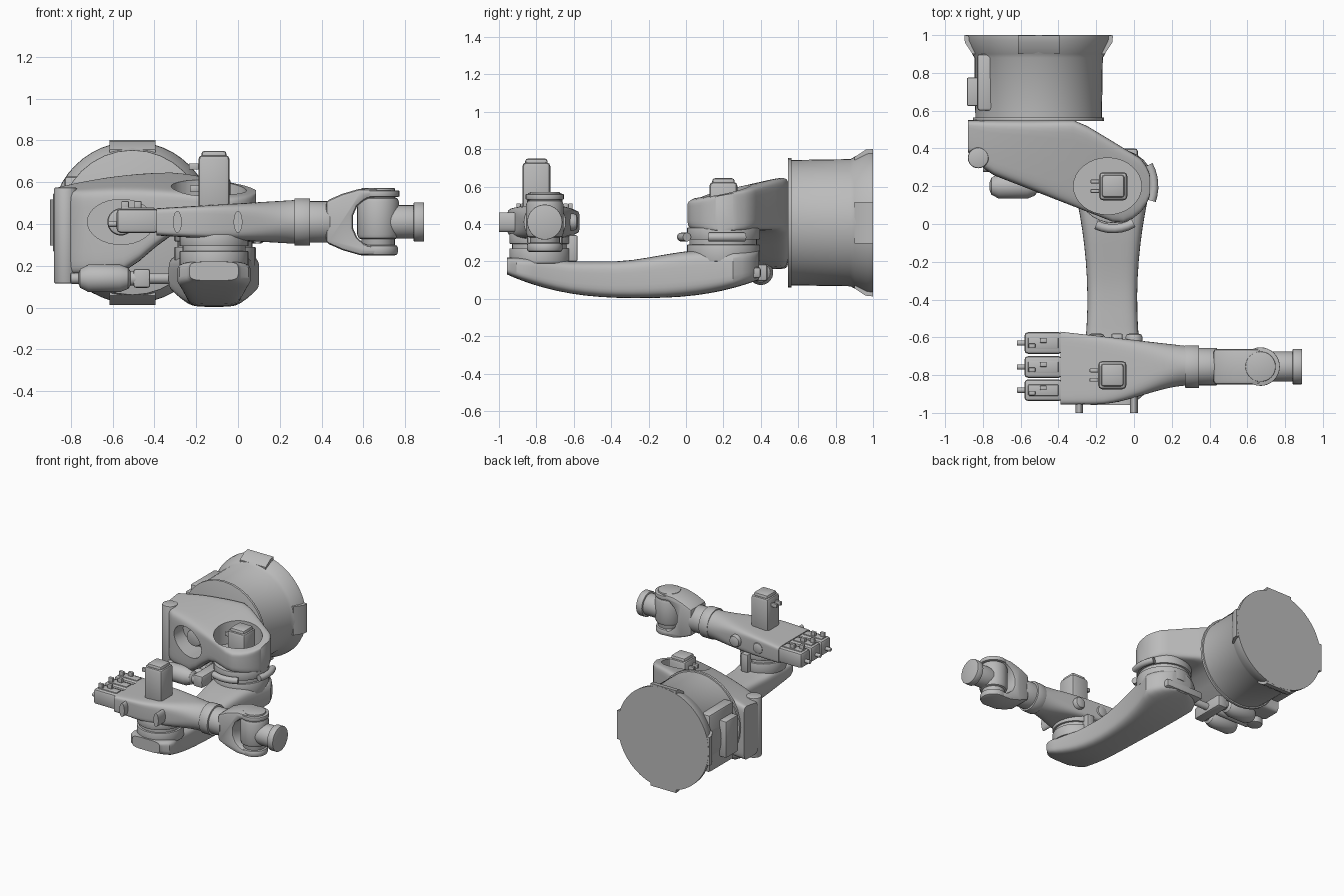
import bpy, bmesh
from math import sin, cos, pi, sqrt, radians, copysign
from mathutils import Vector, Matrix

if "Cube" in bpy.data.objects:
    bpy.data.objects.remove(bpy.data.objects["Cube"])

grey = bpy.data.materials.new("cast_grey")
grey.use_nodes = True
grey.diffuse_color = (.5, .5, .5, 1)
grey.node_tree.nodes["Principled BSDF"].inputs["Base Color"].default_value = grey.diffuse_color

# Main axes of the machine
RIGHT, BACK, UP = Vector((1, 0, 0)), Vector((0, 1, 0)), Vector((0, 0, 1))
BASE = Vector((-.505, 1, .407))
SHOULDER = Vector((-.11, .2, .2))
ELBOW = Vector((-.115, -.78, .19))
WRIST = Vector((.67, -.755, .41))
LUG = Vector((-.825, .35, .115))


def ramp(low, high, value):
    t = min(1, max(0, (value - low) / (high - low)))
    return t * t * (3 - 2 * t)


def arc(radius, offset):
    return sqrt(max(0, radius * radius - offset * offset))


def finish(name, bm, cutters=(), bevel=0):
    bmesh.ops.recalc_face_normals(bm, faces=bm.faces)
    mesh = bpy.data.meshes.new(name)
    bm.to_mesh(mesh)
    bm.free()
    mesh.materials.append(grey)
    part = bpy.data.objects.new(name, mesh)
    bpy.context.collection.objects.link(part)
    bpy.ops.object.select_all(action='DESELECT')
    part.select_set(True)
    bpy.context.view_layer.objects.active = part
    for cutter in cutters:
        mod = part.modifiers.new("cut", 'BOOLEAN')
        mod.operation, mod.solver, mod.object = 'DIFFERENCE', 'EXACT', cutter
        bpy.ops.object.modifier_apply(modifier=mod.name)
    if bevel:
        mod = part.modifiers.new("bevel", 'BEVEL')
        mod.width, mod.segments, mod.limit_method = bevel, 2, 'ANGLE'
        bpy.ops.object.modifier_apply(modifier=mod.name)
    bpy.ops.object.shade_smooth_by_angle(angle=radians(32))
    return part


def skin(rings):
    bm = bmesh.new()
    loops = [[bm.verts.new(point) for point in ring] for ring in rings]
    for a, b in zip(loops, loops[1:]):
        for i in range(len(a)):
            bm.faces.new((a[i - 1], a[i], b[i], b[i - 1]))
    bm.faces.new(loops[0])
    bm.faces.new(loops[-1])
    return bm


def loft(name, along, start, end, section, steps=20, tilt=0, cutters=()):
    # section(position) gives side limits, height limits and squareness
    side = BACK if along == RIGHT else RIGHT
    rings = []
    for k in range(steps + 1):
        pos = start + (end - start) * (1 - cos(pi * k / steps)) / 2
        low, high, bottom, top, square = section(pos)
        ring = []
        for i in range(40):
            t = pi * (i + .5) / 20
            u, w = (copysign(abs(f) ** (2 / square), f) for f in (cos(t), sin(t)))
            v = along * pos + side * (low + (high - low) * (1 + u) / 2) + UP * (bottom + (top - bottom) * (1 + w) / 2)
            v.z -= tilt * max(0, v.z - BASE.z) * (.55 - v.y)
            ring.append(v)
        rings.append(ring)
    return finish(name, skin(rings), cutters)


def lathe(name, start, axis, profile, sides=32, scale=(1, 1), bevel=0):
    # profile holds pairs of distance and radius
    turn = axis.to_track_quat('Z', 'Y')
    rings = []
    for d, r in profile:
        angles = [2 * pi * i / sides for i in range(sides)]
        rings.append([start + turn @ Vector((r * scale[0] * cos(t), r * scale[1] * sin(t), d)) for t in angles])
    return finish(name, skin(rings), bevel=bevel)


def rod(name, start, axis, length, radius, bevel=.004):
    return lathe(name, start, axis, [(0, radius), (length, radius)], bevel=bevel)


def box(name, centre, size, bevel=.008):
    bm = bmesh.new()
    bmesh.ops.create_cube(bm, size=1, matrix=Matrix.Translation(centre) @ Matrix.Diagonal((*size, 1)))
    return finish(name, bm, bevel=bevel)


# Base drum with flared foot
lathe("base_drum", BASE - BACK * .44, BACK, [(0, .335), (.32, .34), (.34, .352), (.41, .385), (.44, .387)], sides=48)
rod("drum_collar", BASE - BACK * .455, BACK, .02, .347)
for quarter in range(4):
    turn = Matrix.Rotation(quarter * pi / 2, 3, 'Y')
    rings = []
    for depth, reach in ((.1, .35), (.04, .39), (.001, .394)):
        corners = ((.3, -.11), (reach, -.11), (reach, .11), (.3, .11))
        rings.append([BASE + turn @ Vector((r, -depth, w)) for r, w in corners])
    finish("foot_pad", skin(rings))
box("connector_panel", (-.785, .75, BASE.z), (.09, .3, .44), .015)
box("connector_box", (-.84, .7, BASE.z), (.09, .15, .28))


# Rotating shoulder body, with motor pockets cut in
def shoulder_section(x):
    front, back = max(-.5 - x, LUG.y - .06 - .39 * (x - LUG.x)), min(.55, .55 - .6 * (x + .3))
    if x > SHOULDER.x:
        swing = arc(.2, x - SHOULDER.x) + .01
        front, back = SHOULDER.y - swing + .01, min(back, SHOULDER.y + swing)
    return front, back, .16 + .205 * ramp(-.6, -.25, x), .66 - .25 * (x + .3) ** 2, 8


front_cut = lathe("front_pocket_cutter", Vector((-.56, 0, .41)), BACK, [(0, 1), (.36, 1)], scale=(.16, .108))
top_cut = lathe("top_pocket_cutter", SHOULDER + Vector((-.03, 0, .23)), UP, [(0, 1), (.4, 1)], scale=(.18, .15))
loft("shoulder_body", RIGHT, -.88, .085, shoulder_section, tilt=.9, cutters=(front_cut, top_cut))
for cutter in (front_cut, top_cut):
    cutter.hide_render = True
    cutter.hide_set(True)
rod("pocket_motor", Vector((-.56, .26, .41)), BACK, .12, .065, bevel=.015)
rod("balancer_lug", LUG, UP, .46, .055, bevel=.008)


# Upright axis motors
def upright_motor(x, y, bottom, top):
    box("motor_body", (x, y, (bottom + top) / 2), (.15, .15, top - bottom - .04), .022)
    box("motor_cap", (x, y, top - .02), (.12, .12, .04), .015)
    for offset in (-.025, .025):
        box("motor_plug", (x - .09, y + offset, top - .075), (.06, .02, .03), .004)


upright_motor(SHOULDER.x, SHOULDER.y, .38, .645)
upright_motor(ELBOW.x, ELBOW.y - .02, .43, .75)

# Joint hubs, each with a groove
for name, joint, radius, height in (("shoulder", SHOULDER, .195, .18), ("elbow", ELBOW, .165, .16)):
    rod(name + "_hub_lower", joint, UP, height / 2, radius)
    rod(name + "_hub_neck", joint, UP, height, radius - .015)
    rod(name + "_hub_upper", joint + UP * height * .65, UP, height * .35, radius)

# Stop bars curving round the shoulder joint
for name, begin, finish_angle in (("side_stop", -20, 30), ("front_stop", -115, -60)):
    curve = bpy.data.curves.new(name, 'CURVE')
    curve.dimensions, curve.bevel_depth, curve.use_fill_caps = '3D', .024, True
    path = curve.splines.new('POLY')
    path.points.add(6)
    for i, point in enumerate(path.points):
        t = radians(begin + (finish_angle - begin) * i / 6)
        point.co = (*(SHOULDER + Vector((.215 * cos(t), .225 * sin(t), .13))), 1)
    curve.materials.append(grey)
    bpy.context.collection.objects.link(bpy.data.objects.new(name, curve))


# Lower link arm: waisted in plan, bowed underneath
def arm_section(y):
    half = .132 + .2 * (y + .4) ** 2
    if y > SHOULDER.y:
        half = min(half, .03 + arc(.195, y - SHOULDER.y))
    half *= .6 + .4 * ramp(-.96, -.88, y)
    top = .2 + .06 * ramp(-.4, .1, y) + .02 * ramp(-.6, -.8, y)
    return ELBOW.x - half, ELBOW.x + half, .004 + .3 * abs(y + .25) ** 2.5, top, 4.5


loft("link_arm", BACK, -.957, .39, arm_section, steps=24)

# Twin balancer canisters, yoke and rod
for side in (-.15, .05):
    start = LUG + Vector((.06, side, .025))
    lathe("balancer_canister", start, RIGHT, [(0, .02), (.01, .045), (.05, .066), (.2, .066), (.24, .05), (.26, .02)])
    rod("canister_valve", start + RIGHT * .25, RIGHT, .09, .035)
box("balancer_yoke", (-.46, .3, .14), (.08, .27, .09), .012)
rod("balancer_rod", Vector((-.8, .3, .14)), RIGHT, .55, .026)
box("rod_bracket", (-.14, .31, .14), (.32, .18, .06), .015)


# Forearm housing, square at the motors and round at the wrist
def forearm_section(x):
    taper = (x + .39) / .665
    front = -.955 + .1 * ramp(-.2, .3, x)
    return front, -.57 - .075 * taper, .345 - .04 * taper, .475 + .04 * taper, 9 - 7 * ramp(-.35, .27, x)


loft("forearm", RIGHT, -.39, .275, forearm_section)
rod("forearm_collar", WRIST - RIGHT * .4, RIGHT, .075, .113)
rod("forearm_neck", WRIST - RIGHT * .4, RIGHT, .17, .099)
rod("top_cover", Vector((.09, WRIST.y, .45)), UP, .05, .046)
for x in (-.29, 0):
    lathe("side_stub", Vector((x, -1, WRIST.z)), BACK, [(0, 1), (.1, 1)], scale=(.021, .052))
for x in (-.2, 0):
    rod("cable_clamp", Vector((x, -.68, WRIST.z)), BACK, .1, .045, bevel=.02)
box("clamp_post", (-.09, -.61, .27), (.06, .06, .14))

# Three drive motors behind the forearm
for y in (-.88, -.757, -.63):
    box("drive_motor", (-.48, y, .415), (.2, .114, .115), .018)
    box("motor_rail", (-.48, y, .47), (.16, .06, .02), .005)
    rod("motor_end_plug", Vector((-.62, y, .4)), RIGHT, .05, .014)
    for x, offset in ((-.54, -.015), (-.48, .012)):
        box("drive_plug", (x, y + offset, .49), (.036, .024, .04), .005)

# Wrist fork: half of a C profile, mirrored about the wrist axis
half = [(-.25, .1), (-.17, .135), (-.09, .158), (0, .16), (0, .12), (-.06, .11), (-.1, .075), (-.12, .03)]
outline = half + [(x, -z) for x, z in reversed(half)]
fork = skin([[WRIST + Vector((x, side, z)) for x, z in outline] for side in (-.094, .094)])
finish("wrist_fork", fork, bevel=.018)
rod("fork_lower_disc", WRIST - UP * .16, UP, .05, .095, bevel=.015)
rod("fork_upper_disc", WRIST + UP * .12, UP, .03, .102)
rod("fork_cap", WRIST + UP * .14, UP, .022, .08)

# Wrist knuckle and tool flange
rod("wrist_pivot", WRIST - UP * .13, UP, .26, .08)
rod("wrist_knuckle", WRIST - UP * .085, UP, .205, .1, bevel=.025)
rod("wrist_barrel", WRIST, RIGHT, .2, .08)
rod("tool_flange", WRIST + RIGHT * .17, RIGHT, .05, .094)
